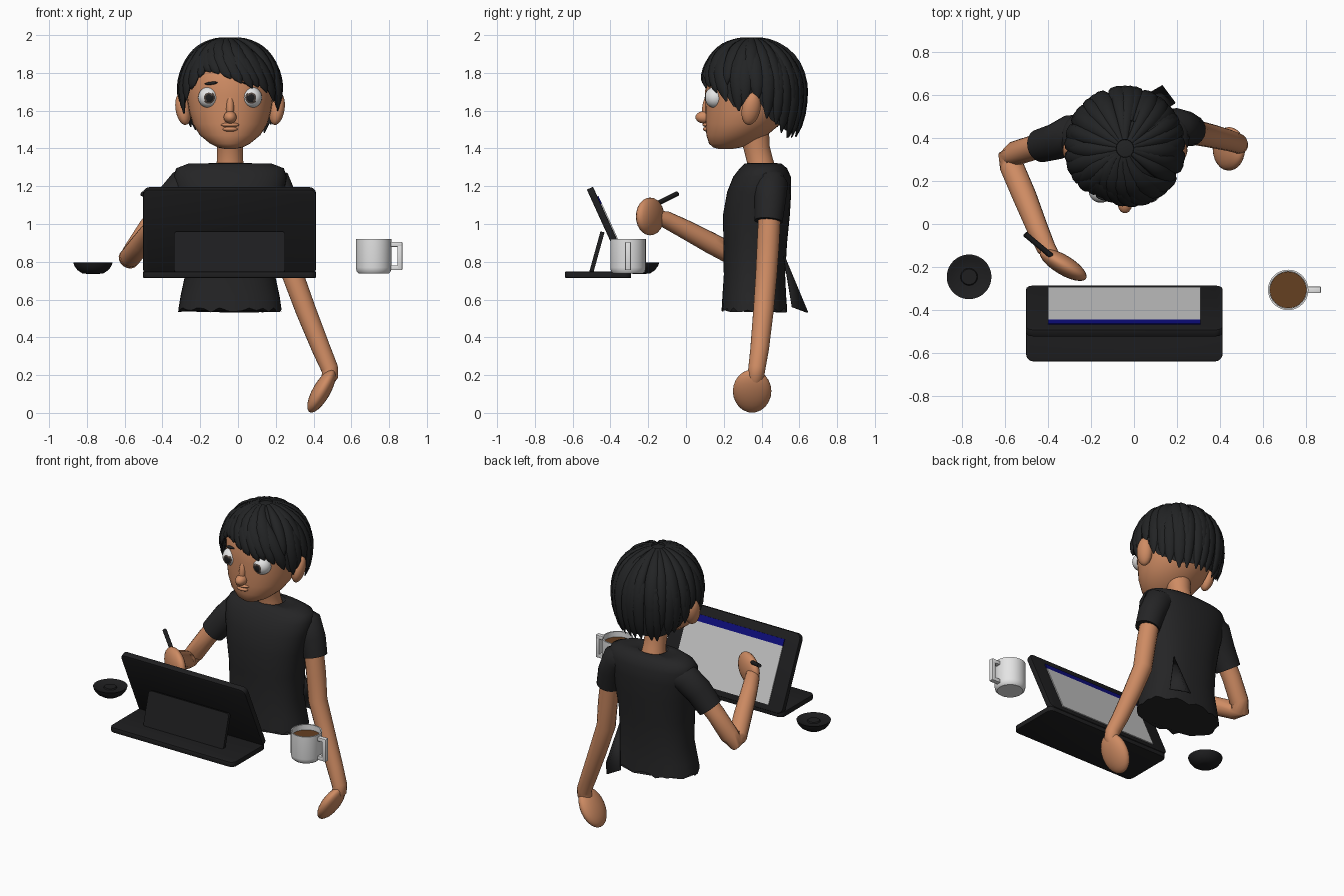
import bpy, bmesh, math, random
from mathutils import Vector, Matrix, Euler

if "Cube" in bpy.data.objects:
    bpy.data.objects.remove(bpy.data.objects["Cube"])

random.seed(4)
CX = -0.042  # body centre line


def material(name, r, g, b):
    m = bpy.data.materials.new(name)
    m.diffuse_color = (r, g, b, 1)
    m.use_nodes = True
    m.node_tree.nodes["Principled BSDF"].inputs["Base Color"].default_value = m.diffuse_color
    return m


SKIN = material("skin", 0.62, 0.26, 0.125)
SHIRT = material("black_cloth", 0.018, 0.018, 0.019)
HAIR = material("black_hair", 0.016, 0.017, 0.018)
DARK = material("dark_plastic", 0.013, 0.013, 0.014)
WHITE = material("white_ceramic", 0.78, 0.78, 0.78)
SCREEN = material("screen_grey", 0.56, 0.56, 0.56)
BLUE = material("screen_blue", 0.004, 0.004, 0.2)
COFFEE = material("coffee", 0.13, 0.05, 0.015)
IRIS = material("iris", 0.08, 0.06, 0.05)


def finish(name, bm, *mats, angle=40):
    bmesh.ops.recalc_face_normals(bm, faces=bm.faces)
    me = bpy.data.meshes.new(name)
    bm.to_mesh(me)
    bm.free()
    for m in mats:
        me.materials.append(m)
    for p in me.polygons:
        p.use_smooth = True
    me.set_sharp_from_angle(angle=math.radians(angle))
    ob = bpy.data.objects.new(name, me)
    bpy.context.collection.objects.link(ob)
    return ob


def loft(bm, rings, cap=True):
    """Skin a list of equal-length closed rings."""
    vs = [[bm.verts.new(p) for p in r] for r in rings]
    n = len(vs[0])
    for a, b in zip(vs, vs[1:]):
        for i in range(n):
            bm.faces.new((a[i], a[(i + 1) % n], b[(i + 1) % n], b[i]))
    if cap:
        bm.faces.new(vs[0])
        bm.faces.new(vs[-1])


def body_rings(rows, n=32, power=1.0, cx=CX):
    """rows: z, half width, front y, back y"""
    out = []
    for z, rx, y0, y1 in rows:
        ring = []
        for i in range(n):
            t = 2 * math.pi * i / n
            c, s = math.cos(t), math.sin(t)
            c = math.copysign(abs(c) ** power, c)
            s = math.copysign(abs(s) ** power, s)
            ring.append(Vector((cx + rx * c, (y0 + y1) / 2 + (y1 - y0) / 2 * s, z)))
        out.append(ring)
    return out


def tube(name, pts, mat, n=16):
    """pts: x, y, z, radius"""
    bm = bmesh.new()
    ps = [Vector(p[:3]) for p in pts]
    rings = []
    for i, p in enumerate(ps):
        t = (ps[min(i + 1, len(ps) - 1)] - ps[max(i - 1, 0)]).normalized()
        u = t.cross(Vector((1, 0.2, 0))).normalized()
        v = t.cross(u)
        rings.append([p + pts[i][3] * (u * math.cos(a) + v * math.sin(a))
                      for a in (2 * math.pi * k / n for k in range(n))])
    loft(bm, rings)
    return finish(name, bm, mat, angle=60)


def ball(name, loc, rad, mat, rot=(0, 0, 0), seg=24):
    bm = bmesh.new()
    m = Matrix.LocRotScale(Vector(loc), Euler(rot), Vector(rad))
    bmesh.ops.create_uvsphere(bm, u_segments=seg, v_segments=seg // 2, radius=1, matrix=m)
    return finish(name, bm, mat, angle=80)


def box(name, loc, size, mat, tilt=0, corner=0, axis=2, edge=0):
    """Box with its corners rounded around one axis, tilted about x."""
    bm = bmesh.new()
    bmesh.ops.create_cube(bm, size=1, matrix=Matrix.Diagonal((*size, 1)))
    if corner:
        es = [e for e in bm.edges
              if abs((e.verts[0].co - e.verts[1].co).normalized()[axis]) > 0.9]
        bmesh.ops.bevel(bm, geom=es, offset=corner, segments=5, profile=0.5, affect='EDGES')
    if edge:
        es = [e for e in bm.edges if e.calc_face_angle(0) > 1.2]
        bmesh.ops.bevel(bm, geom=es, offset=edge, segments=2, profile=0.5, affect='EDGES')
    bm.transform(Matrix.Translation(loc) @ Matrix.Rotation(tilt, 4, 'X'))
    return finish(name, bm, mat)


def lathe(name, prof, x, y, mat, n=40):
    bm = bmesh.new()
    loft(bm, [[(x + r * math.cos(2 * math.pi * i / n), y + r * math.sin(2 * math.pi * i / n), z)
               for i in range(n)] for r, z in prof])
    return finish(name, bm, mat)


# --- head, neck and face
bm = bmesh.new()
loft(bm, body_rings([(1.398, .03, .17, .25), (1.405, .065, .145, .29), (1.425, .105, .122, .35),
                     (1.47, .16, .108, .43), (1.53, .198, .102, .5), (1.6, .218, .102, .55),
                     (1.68, .23, .1, .57), (1.76, .232, .105, .58), (1.84, .215, .13, .57),
                     (1.9, .17, .19, .52), (1.93, .08, .28, .43)]))
finish("head", bm, SKIN, angle=80)
tube("neck", [(CX, .40, 1.27, .08), (CX, .39, 1.34, .069), (CX, .375, 1.4, .069),
              (CX, .36, 1.5, .08)], SKIN, 24)
ball("nose_tip", (CX, .097, 1.565), (.034, .047, .033), SKIN)
ball("nose_bridge", (CX, .115, 1.625), (.022, .028, .075), SKIN, (-.2, 0, 0))
ball("upper_lip", (CX, .109, 1.525), (.048, .022, .012), SKIN)
ball("lower_lip", (CX, .111, 1.502), (.04, .022, .013), SKIN)
for s, side in ((-1, "right"), (1, "left")):
    ball(side + "_ear", (CX + s * .248, .345, 1.61), (.04, .05, .088), SKIN, (-.15, s * .2, s * .3))
    # eyeball: pupil, iris and white split by angle from the gaze
    c = Vector((CX + s * .113, .155, 1.67))
    bm = bmesh.new()
    bmesh.ops.create_uvsphere(bm, u_segments=28, v_segments=20, radius=.056,
                              matrix=Matrix.Rotation(math.pi / 2, 4, 'X'))
    gaze = Vector((-s * .08, -1, -.08)).normalized()
    for f in bm.faces:
        a = f.calc_center_median().angle(gaze)
        f.material_index = 2 if a < .36 else 1 if a < .58 else 0
    bm.transform(Matrix.Translation(c))
    finish(side + "_eye", bm, WHITE, IRIS, DARK, angle=80)
    ball(side + "_eyebrow", (CX + s * .1, .122, 1.745), (.036, .012, .008), HAIR, (0, s * .1, s * .25))

# --- hair: a cap plus overlapping locks that follow a hairline
HAIRLINE = [(-180, 1.47), (-140, 1.465), (-112, 1.53), (-90, 1.68), (-72, 1.56), (-58, 1.67),
            (-42, 1.76), (-27, 1.81), (-5, 1.785), (20, 1.735), (45, 1.70), (58, 1.67),
            (72, 1.57), (90, 1.68), (112, 1.53), (140, 1.465), (180, 1.47)]
HC = Vector((CX, .352, 1.69))


def hairline(a):
    a = (a + 180) % 360 - 180
    for (a0, z0), (a1, z1) in zip(HAIRLINE, HAIRLINE[1:]):
        if a0 <= a <= a1:
            return z0 + (z1 - z0) * (a - a0) / (a1 - a0)


def on_hair(az, phi, k=1.0):
    a = math.radians(az)
    h = math.sin(phi)
    rz = .295 if phi < math.pi / 2 else .42
    return HC + Vector((.268 * k * h * math.sin(a), -.275 * k * h * math.cos(a),
                        rz * k * math.cos(phi)))


bm = bmesh.new()
N = 48
caps = []
for j in range(13):
    ring = []
    for i in range(N):
        az = -180 + 360 * i / N
        dz = hairline(az) + .02 - HC.z
        end = math.acos(dz / (.295 if dz > 0 else .42))
        ring.append(on_hair(az, .05 + (end - .05) * j / 12, .985))
    caps.append(ring)
loft(bm, caps, cap=False)
bm.faces.new(bm.verts[:N])
finish("hair_cap", bm, HAIR, angle=80)


def lock(bm, az, bottom, start, width, thick, sweep):
    dz = bottom - HC.z
    end = math.acos(max(-1, min(1, dz / (.295 if dz > 0 else .42))))
    path = [on_hair(az + sweep * (t - 1), start + (end - start) * t)
            for t in (k / 10 for k in range(11))]
    rings = []
    for i, p in enumerate(path):
        t = i / 10
        tan = (path[min(i + 1, 10)] - path[max(i - 1, 0)]).normalized()
        nor = (p - HC).normalized()
        side = tan.cross(nor).normalized()
        w = min(1, .3 + 1.6 * t) * math.sqrt(max(.015, 1 - t ** 5))
        rings.append([p + side * width * w * math.cos(b) + nor * thick * w * math.sin(b)
                      for b in (math.pi * k / 4 for k in range(8))])
    loft(bm, rings)


bm = bmesh.new()
for layer, (count, start, lift) in enumerate(((30, .5, 0), (22, .15, .075))):
    for i in range(count):
        az = -180 + 360 * (i + .5 * layer) / count + random.uniform(-3, 3)
        front = abs(az - 5) < 55
        bottom = hairline(az) + lift * (.5 if front else 1) + random.uniform(-.01, .015)
        lock(bm, az, bottom, start, random.uniform(.036, .044), .02 + .003 * layer,
             30 if front and az > -25 else random.uniform(-6, 6))
finish("hair_locks", bm, HAIR, angle=70)

# --- shirt with ragged hem, sleeves and a loose back flap
bm = bmesh.new()
rings = body_rings([(.54, .275, .188, .535), (.62, .262, .193, .53), (.73, .238, .2, .525),
                    (.9, .243, .198, .535), (1.05, .265, .196, .55), (1.17, .288, .218, .557),
                    (1.25, .3, .25, .555), (1.295, .285, .285, .535), (1.32, .22, .31, .505),
                    (1.322, .09, .325, .48), (1.3, .075, .335, .47)], 40, .85)
for p in rings[0]:
    p.z += random.uniform(-.01, .02)
loft(bm, rings)
finish("shirt", bm, SHIRT, angle=60)
bm = bmesh.new()
bm.faces.new([bm.verts.new(p) for p in ((.12, .515, .83), (.06, .6, .56), (.13, .64, .53), (.19, .56, .56))])
flap = finish("shirt_flap", bm, SHIRT)
flap.modifiers.new("thickness", 'SOLIDIFY').thickness = .008
tube("right_sleeve", [(-.22, .44, 1.22, .075), (-.29, .42, 1.2, .09), (-.36, .385, 1.12, .085),
                      (-.435, .365, 1.02, .078)], SHIRT, 20)
tube("left_sleeve", [(.13, .45, 1.24, .07), (.195, .45, 1.21, .09), (.235, .445, 1.12, .083),
                     (.262, .437, 1.015, .075)], SHIRT, 20)

# --- arms and mitten hands
tube("right_arm", [(-.36, .385, 1.12, .06), (-.47, .355, .98, .058), (-.55, .33, .855, .058),
                   (-.578, .31, .815, .056), (-.57, .27, .825, .056), (-.51, .13, .9, .056),
                   (-.45, -.02, .98, .05), (-.41, -.11, 1.025, .045), (-.37, -.16, 1.04, .03)], SKIN)
ball("right_hand", (-.33, -.19, 1.04), (.125, .046, .1), SKIN, (0, 0, -.54))
tube("left_arm", [(.24, .445, 1.1, .06), (.27, .435, .9, .06), (.29, .425, .73, .058),
                  (.36, .41, .54, .055), (.44, .39, .34, .05), (.485, .375, .235, .046),
                  (.488, .37, .2, .045), (.46, .36, .14, .03)], SKIN)
ball("left_hand", (.442, .35, .115), (.047, .102, .128), SKIN, (0, .52, 0))

# --- pen
tube("pen", [(-.507, -.047, 1.16, .013), (-.3, -.22, 1.075, .013), (-.245, -.262, 1.05, .004)], DARK, 10)

# --- tablet: base, leaning panel with screen plates, kickstand
TILT = math.radians(24.5)
box("tablet_base", (-.045, -.465, .731), (.915, .35, .034), DARK, 0, .035, 2, .005)
PC = Vector((-.045, -.405, .962))
box("tablet_panel", PC, (.915, .036, .5), DARK, TILT, .035, 1, .005)
R = Matrix.Rotation(TILT, 3, 'X')
box("screen", PC + R @ Vector((0, .02, -.032)), (.71, .008, .365), SCREEN, TILT)
box("screen_bar", PC + R @ Vector((0, .02, .172)), (.71, .008, .043), BLUE, TILT)
box("kickstand", (-.045, -.472, .85), (.59, .022, .225), DARK, -.27, .02, 1)

# --- mug with coffee and square handle
MX, MY = .718, -.307
lathe("mug", [(.05, .737), (.078, .737), (.09, .748), (.094, .77), (.094, .92), (.086, .92),
              (.086, .78), (.05, .76)], MX, MY, WHITE)
lathe("coffee", [(.085, .87), (.085, .885)], MX, MY, COFFEE)
for nm, x, z, sx, sz in (("top", .837, .892, .065, .025), ("side", .857, .83, .026, .148),
                         ("bottom", .837, .768, .065, .025)):
    box("mug_handle_" + nm, (x, MY, z), (sx, .03, sz), WHITE, edge=.003)

# --- small dark dish
lathe("dish", [(.03, .736), (.055, .738), (.082, .756), (.098, .778), (.104, .796), (.096, .796),
               (.085, .788), (.04, .786), (.036, .793), (.012, .793)], -.768, -.246, DARK)
